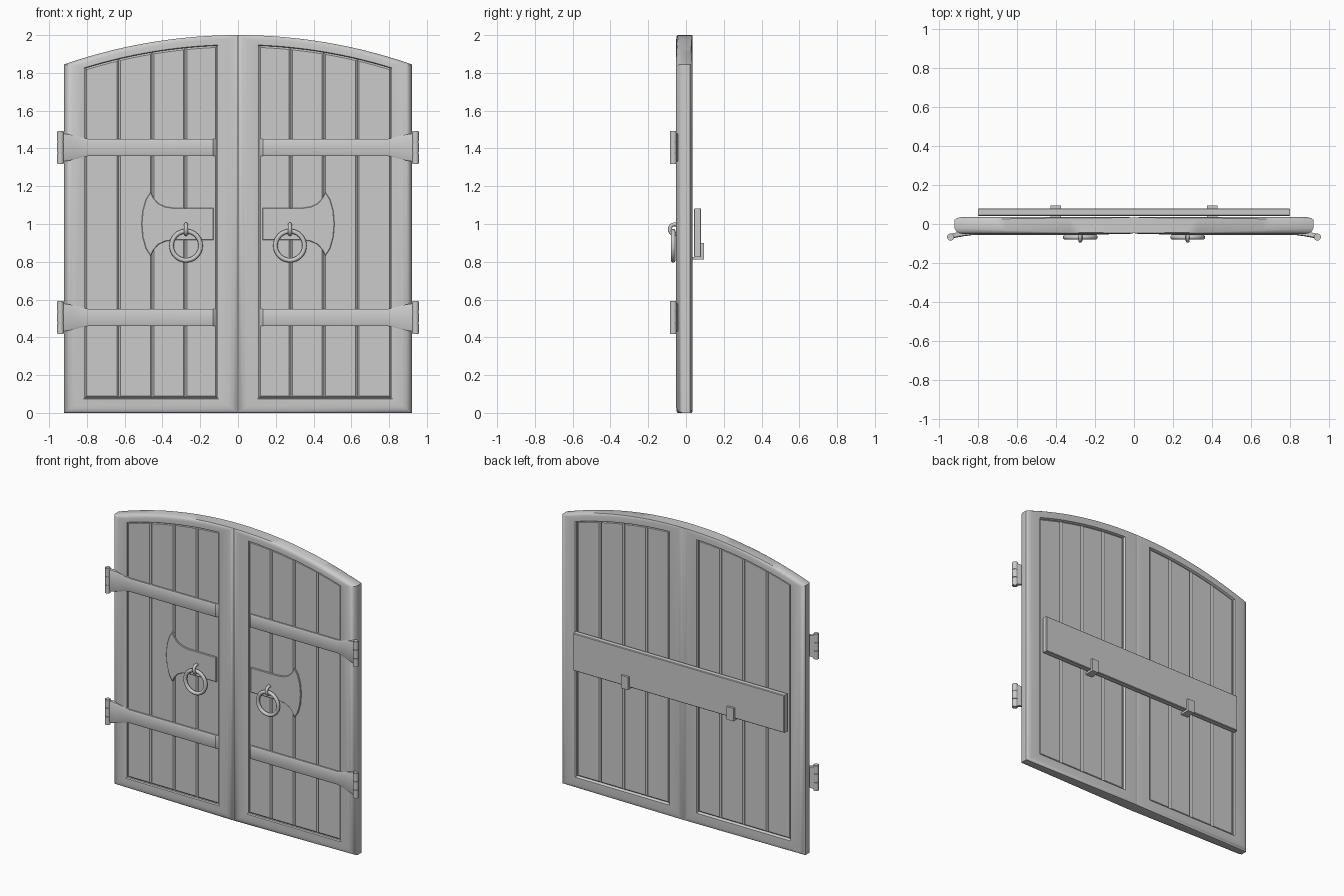
import bpy, bmesh, math

if "Cube" in bpy.data.objects:
    bpy.data.objects.remove(bpy.data.objects["Cube"])


def finish(name, bm, angle=35):
    bmesh.ops.recalc_face_normals(bm, faces=bm.faces)
    me = bpy.data.meshes.new(name)
    bm.to_mesh(me)
    bm.free()
    ob = bpy.data.objects.new(name, me)
    bpy.context.collection.objects.link(ob)
    bpy.ops.object.select_all(action='DESELECT')
    ob.select_set(True)
    bpy.context.view_layer.objects.active = ob
    bpy.ops.object.shade_smooth_by_angle(angle=math.radians(angle))
    return ob


def loft(name, rings, closed=False, angle=35):
    """Skin a list of equal-length closed rings; cap the ends unless closed."""
    bm = bmesh.new()
    vs = [[bm.verts.new(p) for p in r] for r in rings]
    n, m = len(rings), len(rings[0])
    for i in range(n if closed else n - 1):
        a, b = vs[i], vs[(i + 1) % n]
        for j in range(m):
            bm.faces.new((a[j], a[(j + 1) % m], b[(j + 1) % m], b[j]))
    if not closed:
        bm.faces.new(vs[0])
        bm.faces.new(vs[-1])
    return finish(name, bm, angle)


def prism(name, outline, y0, y1, bevel=0.0):
    """Extrude an x-z outline from y0 to y1 and chamfer the face borders."""
    bm = bmesh.new()
    rings = [[bm.verts.new((x, y, z)) for x, z in outline] for y in (y0, y1)]
    caps = [bm.faces.new(r) for r in rings]
    n = len(outline)
    for j in range(n):
        k = (j + 1) % n
        bm.faces.new((rings[0][j], rings[0][k], rings[1][k], rings[1][j]))
    bmesh.ops.recalc_face_normals(bm, faces=bm.faces)
    if bevel:
        edges = list({e for f in caps for e in f.edges})
        bmesh.ops.bevel(bm, geom=edges, offset=bevel, segments=1, affect='EDGES')
    return finish(name, bm, 20)


def box(name, x0, x1, y0, y1, z0, z1, bevel=0.0):
    return prism(name, [(x0, z0), (x1, z0), (x1, z1), (x0, z1)], y0, y1, bevel)


def torus(name, loc, major, minor, rot):
    bpy.ops.mesh.primitive_torus_add(location=loc, rotation=rot, major_radius=major,
                                     minor_radius=minor, major_segments=32, minor_segments=12)
    bpy.context.object.name = name
    bpy.ops.object.shade_smooth()


def cylinder(name, loc, r, h):
    bpy.ops.mesh.primitive_cylinder_add(vertices=20, radius=r, depth=h, location=loc)
    bpy.context.object.name = name
    bpy.ops.object.shade_smooth_by_angle(angle=math.radians(35))


R = 2.81


def arch(x, inset=0.0):
    """Height of the arched top at x."""
    r = R - inset
    return 2.0 - R + math.sqrt(r * r - x * x)


N = 14
INSET = 0.054
XI, XO = 0.11, 0.81

for s, side in ((-1, "left"), (1, "right")):
    # Rounded frame of one leaf: cross-section swept between outer and inner outlines
    xs_o = [0.92 * (1 - i / N) for i in range(N + 1)]
    xs_i = [XO + (XI - XO) * i / N for i in range(N + 1)]
    outer = [(0, 0), (0.92, 0)] + [(x, arch(x)) for x in xs_o]
    inner = [(XI, 0.08), (XO, 0.08)] + [(x, arch(x, INSET)) for x in xs_i]
    section = [(0, -0.052, 0.032), (0.08, -0.052, 0.015), (0.25, -0.052, 0.004),
               (0.45, -0.052, 0), (0.93, -0.052, 0), (1, -0.046, 0), (1, 0.028, 0),
               (0.93, 0.035, 0), (0.3, 0.035, 0), (0.1, 0.035, -0.005), (0, 0.035, -0.014)]
    rings = []
    for (xo, zo), (xi, zi) in zip(outer, inner):
        w = 0.2 + 0.8 * (xo / 0.92) ** 2
        rings.append([(s * (xo + (xi - xo) * t), y + d * w, zo + (zi - zo) * t)
                      for t, y, d in section])
    loft(side + "_frame", rings, closed=True, angle=40)

    # Four planks with chamfered edges forming V grooves
    edges = [0.11, 0.28, 0.455, 0.632, 0.81]
    for i in range(4):
        a, b = edges[i], edges[i + 1]
        top = [b + (a - b) * k / 4 for k in range(5)]
        line = [(a, 0.08), (b, 0.08)] + [(x, arch(x, INSET)) for x in top]
        prism(f"{side}_plank_{i + 1}", [(s * x, z) for x, z in line], -0.042, 0.024, 0.009)

    # Strap hinges with flared ends and barrels
    for zc, lvl in ((0.505, "lower"), (1.405, "upper")):
        stations = [(0.118, 0.045, -0.044, -0.03), (0.132, 0.045, -0.055, -0.03),
                    (0.79, 0.045, -0.056, -0.03), (0.83, 0.053, -0.057, -0.03),
                    (0.875, 0.066, -0.063, -0.035), (0.935, 0.076, -0.074, -0.05)]
        loft(f"{side}_{lvl}_strap",
             [[(s * x, yb, zc - h), (s * x, yf + 0.004, zc - h), (s * x, yf, zc - h + 0.01),
               (s * x, yf, zc + h - 0.01), (s * x, yf + 0.004, zc + h), (s * x, yb, zc + h)]
              for x, h, yf, yb in stations], angle=25)
        for k in (-1, 0, 1):
            cylinder(f"{side}_{lvl}_barrel_{k + 2}", (s * 0.94, -0.067, zc + k * 0.058),
                     0.018, 0.055)
        cylinder(f"{side}_{lvl}_hinge_pin", (s * 0.94, -0.067, zc), 0.014, 0.176)

    # Axe-head shaped handle plate
    half = [(0.13, 0.085), (0.34, 0.085), (0.385, 0.092), (0.42, 0.108), (0.445, 0.135),
            (0.462, 0.17), (0.488, 0.13), (0.505, 0.07), (0.511, 0.0)]
    line = half + [(x, -z) for x, z in half[-2::-1]]
    prism(side + "_handle_plate", [(s * x, 1.0 + z) for x, z in line], -0.051, -0.03, 0.003)

    # Pull ring hanging from a staple loop
    torus(side + "_pull_ring", (s * 0.275, -0.068, 0.885), 0.077, 0.012, (math.pi / 2, 0, 0))
    torus(side + "_ring_staple", (s * 0.275, -0.06, 0.972), 0.026, 0.01, (0, math.pi / 2, 0))

    # Hook bracket carrying the bar on the back
    xc = s * 0.4
    hook = [(0.02, 0.812), (0.095, 0.812), (0.095, 0.9), (0.08, 0.9), (0.08, 0.826), (0.02, 0.826)]
    loft(side + "_bar_bracket", [[(xc + d, y, z) for y, z in hook] for d in (-0.027, 0.027)])

# Locking bar across the back
box("locking_bar", -0.8, 0.8, 0.042, 0.08, 0.826, 1.083, 0.004)
